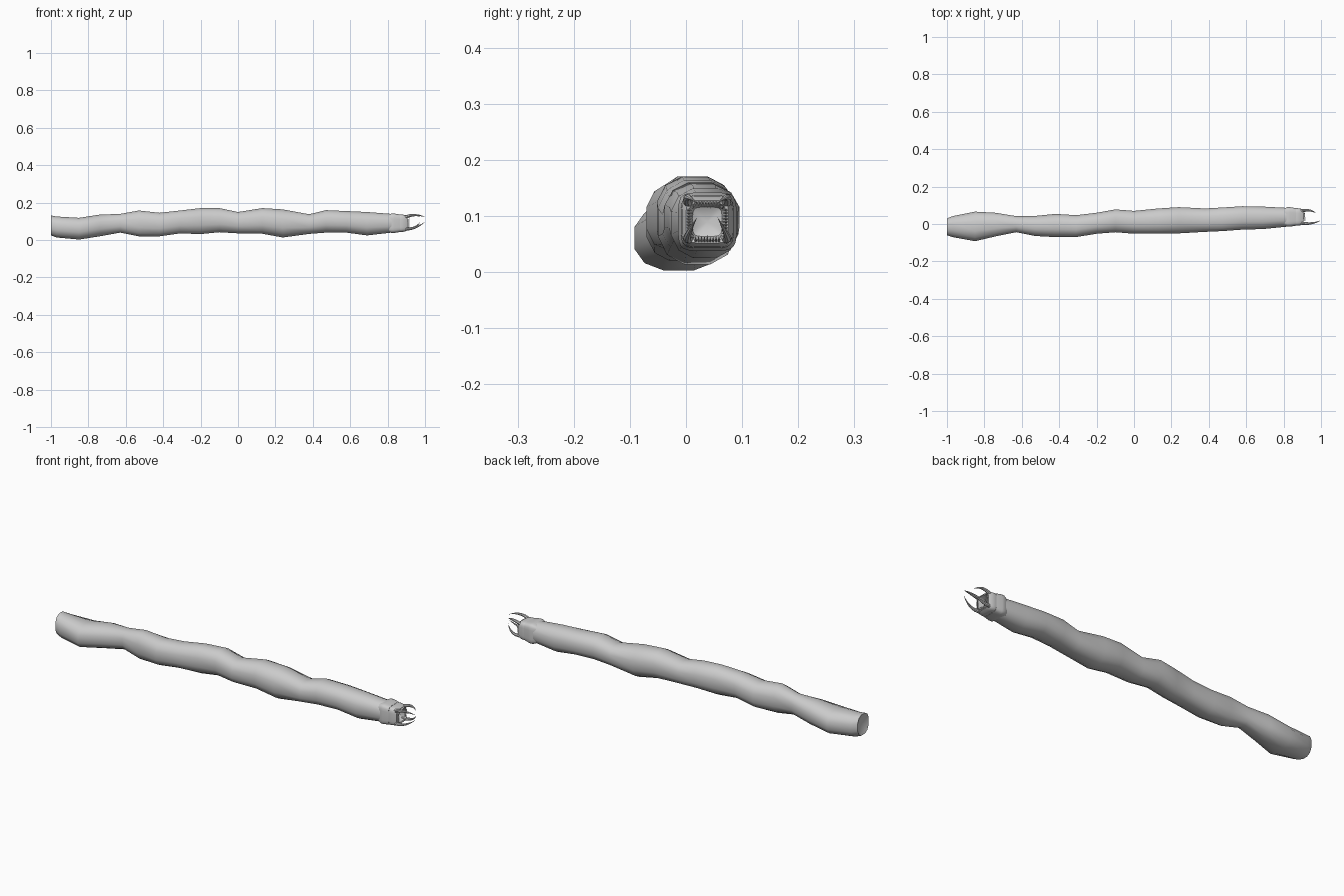
import bpy, bmesh, math, random
from mathutils import Vector

if "Cube" in bpy.data.objects:
    bpy.data.objects.remove(bpy.data.objects["Cube"])

random.seed(4)


def finish(name, bm, angle=40):
    bmesh.ops.recalc_face_normals(bm, faces=bm.faces)
    me = bpy.data.meshes.new(name)
    bm.to_mesh(me)
    bm.free()
    ob = bpy.data.objects.new(name, me)
    bpy.context.collection.objects.link(ob)
    bpy.ops.object.select_all(action='DESELECT')
    ob.select_set(True)
    bpy.context.view_layer.objects.active = ob
    bpy.ops.object.shade_smooth_by_angle(angle=math.radians(angle))
    return ob


def section(x, y0, y1, z0, z1, sides, power):
    """Rounded-square ring in the yz plane."""
    pts = []
    for i in range(sides):
        a = 2 * math.pi * (i + 0.5) / sides
        c, s = math.cos(a), math.sin(a)
        pts.append([x, math.copysign(abs(c) ** (2 / power), c),
                    math.copysign(abs(s) ** (2 / power), s)])
    my = max(p[1] for p in pts)
    mz = max(p[2] for p in pts)
    return [Vector((x, (y0 + y1) / 2 + p[1] / my * (y1 - y0) / 2,
                    (z0 + z1) / 2 + p[2] / mz * (z1 - z0) / 2)) for p in pts]


def loft(bm, rings, start=None, end=None):
    """Skin rings together; start/end are optional cap centre points."""
    vs = [[bm.verts.new(p) for p in r] for r in rings]
    n = len(vs[0])
    for a, b in zip(vs, vs[1:]):
        for i in range(n):
            j = (i + 1) % n
            bm.faces.new((a[i], a[j], b[j], b[i]))
    for ring, tip in ((vs[0], start), (vs[-1], end)):
        if tip is not None:
            t = bm.verts.new(tip)
            for i in range(n):
                bm.faces.new((ring[i], ring[(i + 1) % n], t))


def horn(bm, pts, r, sides=8):
    """Tapered curved spike along a quadratic path."""
    p0, p1, p2 = map(Vector, pts)
    rings, steps = [], 7
    for k in range(steps):
        t = k / steps
        c = p0 * (1 - t) ** 2 + p1 * 2 * t * (1 - t) + p2 * t * t
        d = ((p1 - p0) * (1 - t) + (p2 - p1) * t).normalized()
        u = d.cross(Vector((0.1, 1, 0.2))).normalized()
        v = d.cross(u)
        rad = r * (1 - t ** 1.6)
        rings.append([c + (u * math.cos(q) + v * math.sin(q)) * rad
                      for q in (2 * math.pi * i / sides for i in range(sides))])
    loft(bm, rings, start=p0, end=p2)


# lumpy body: x, y min, y max, z min, z max
body = [
    (-1.00, -.060, .030, .025, .132), (-.97, -.070, .042, .014, .126),
    (-.85, -.092, .066, .003, .119), (-.74, -.066, .060, .020, .136),
    (-.63, -.044, .042, .040, .140), (-.53, -.064, .043, .020, .158),
    (-.42, -.070, .054, .020, .146), (-.31, -.070, .047, .036, .158),
    (-.20, -.052, .060, .032, .171), (-.10, -.044, .078, .042, .171),
    (.00, -.052, .070, .036, .150), (.13, -.052, .083, .034, .171),
    (.24, -.050, .090, .014, .164), (.38, -.042, .083, .033, .138),
    (.47, -.038, .088, .040, .160), (.58, -.030, .095, .040, .155),
    (.69, -.027, .093, .025, .150), (.82, -.014, .086, .040, .140),
]
bm = bmesh.new()
rings = [section(*b, 12, 2.4) for b in body]
loft(bm, rings, start=(-.975, -.015, .078), end=(.80, .037, .09))
finish("body", bm, 50)

# collar behind the jaws
bm = bmesh.new()
CY, CZ = .038, .090


def square(x, h, power=5, sides=24):
    return section(x, CY - h, CY + h, CZ - h, CZ + h, sides, power)


loft(bm, [square(.80, .044), square(.82, .052), square(.835, .052), square(.865, .047),
          square(.865, .038)], start=(.80, CY, CZ), end=(.85, CY, CZ))
finish("collar", bm)

# jaw head with a recessed mouth
bm = bmesh.new()
loft(bm, [square(.845, .043), square(.87, .047), square(.89, .045), square(.905, .038),
          square(.903, .033), square(.875, .026)], start=(.845, CY, CZ), end=(.86, CY, CZ))
finish("head", bm)

# four curved mandibles, one at each mouth corner
bm = bmesh.new()
for sy in (-1, 1):
    for sz in (-1, 1):
        horn(bm, [(.885, CY + sy * .031, CZ + sz * .029),
                  (.945, CY + sy * .045, CZ + sz * (.056 if sz > 0 else .038)),
                  (1.0 if sy < 0 else .975, CY + sy * .018, CZ + (.033 if sz > 0 else .008))],
             .009)
finish("mandibles", bm)

# rows of small teeth along the four lips
bm = bmesh.new()
for side in range(4):
    c, s = round(math.cos(side * math.pi / 2)), round(math.sin(side * math.pi / 2))
    for k in range(9):
        w = (k - 4) * .0052
        o, i = .035, .025 + random.uniform(-.002, .002)
        horn(bm, [(.897, CY + c * o - s * w, CZ + s * o + c * w),
                  (.915, CY + c * .034 - s * w, CZ + s * .034 + c * w),
                  (.917, CY + c * i - s * w, CZ + s * i + c * w)], .0026, 5)
finish("teeth", bm)
